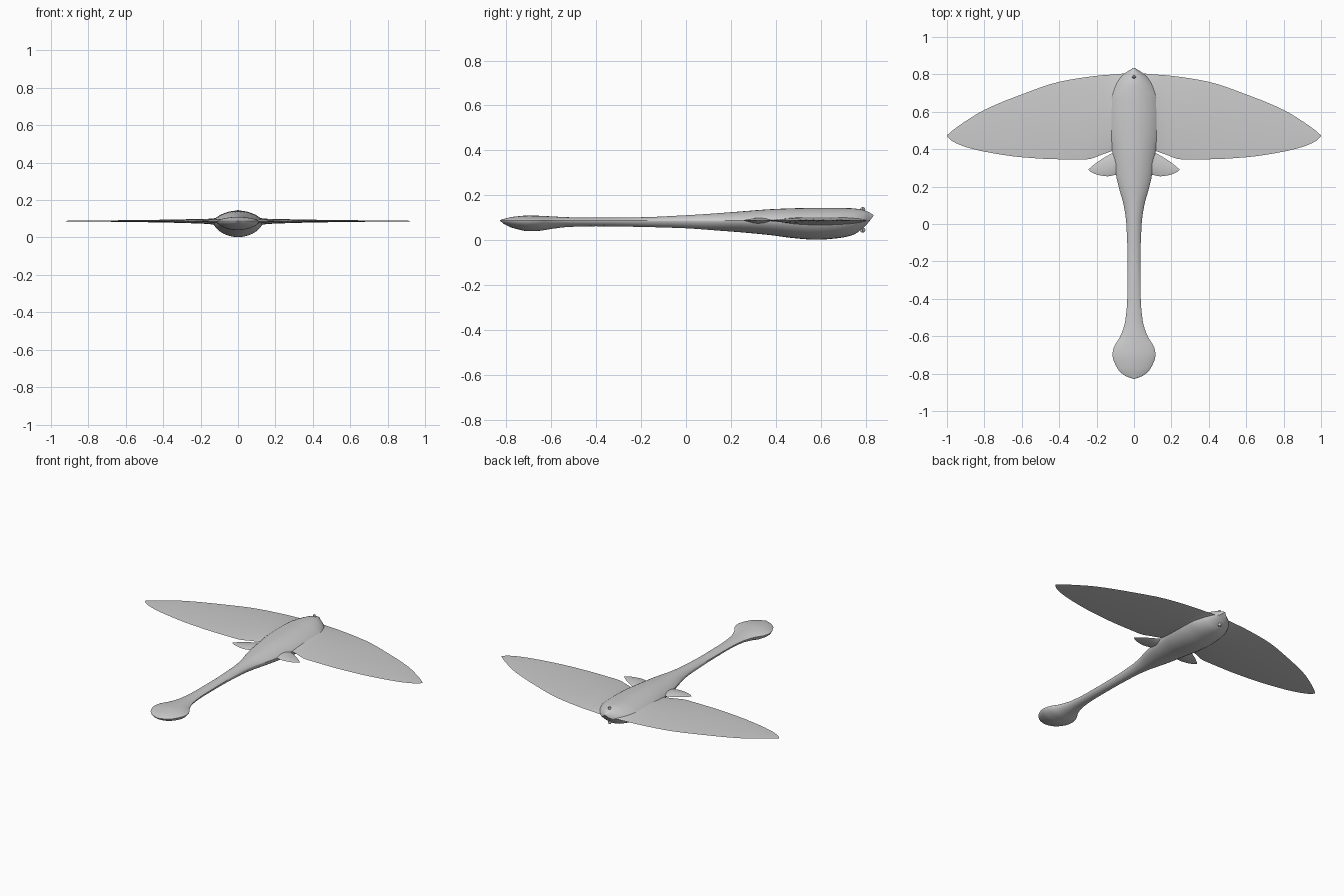
import bpy, bmesh, math
from mathutils import Vector

cube = bpy.data.objects.get("Cube")
if cube:
    bpy.data.objects.remove(cube, do_unlink=True)

skin = bpy.data.materials.new("pale grey skin")
skin.use_nodes = True
skin.diffuse_color = (0.6, 0.6, 0.6, 1)
skin.node_tree.nodes["Principled BSDF"].inputs["Base Color"].default_value = (0.6, 0.6, 0.6, 1)

MID = 0.088   # height of the sharp side edge
SIDES = 32


def refine(rows, steps):
    """Smoothly subdivide station rows with a gentle cubic, limited against overshoot."""
    out = []
    n = len(rows)

    def slope(i, k):
        if i == 0 or i == n - 1:
            j = min(i, n - 2)
            return (rows[j + 1][k] - rows[j][k]) / (rows[j + 1][0] - rows[j][0])
        a = (rows[i][k] - rows[i - 1][k]) / (rows[i][0] - rows[i - 1][0])
        b = (rows[i + 1][k] - rows[i][k]) / (rows[i + 1][0] - rows[i][0])
        return 0 if a * b <= 0 else 2 * a * b / (a + b)

    for i in range(n - 1):
        p, q = rows[i], rows[i + 1]
        d = q[0] - p[0]
        for s in range(steps):
            t = s / steps
            row = [p[0] + d * t]
            for k in range(1, len(p)):
                h = (1 + 2 * t) * (1 - t) ** 2 * p[k] + t * t * (3 - 2 * t) * q[k]
                h += d * (t * (1 - t) ** 2 * slope(i, k) - t * t * (1 - t) * slope(i + 1, k))
                row.append(h)
            out.append(row)
    out.append(list(rows[-1]))
    return out


def loft(name, rows, place, top_power, low_power):
    """Skin lens-shaped rings; a row is (station, edge, edge, top, bottom)."""
    bm = bmesh.new()
    rings = []
    for s, e0, e1, top, low in rows:
        mid = min(top, max(low, MID))
        ring = []
        for i in range(SIDES):
            a = 2 * math.pi * i / SIDES
            across = (e0 + e1) / 2 + (e1 - e0) / 2 * math.cos(a)
            v = math.sin(a)
            if v >= 0:
                z = mid + (top - mid) * v ** top_power
            else:
                z = mid - (mid - low) * (-v) ** low_power
            ring.append(bm.verts.new(place(s, across, z)))
        rings.append(ring)
    for r, q in zip(rings, rings[1:]):
        for i in range(SIDES):
            j = (i + 1) % SIDES
            bm.faces.new((r[i], r[j], q[j], q[i]))
    bm.faces.new(rings[0])
    bm.faces.new(rings[-1])
    return finish(name, bm)


def finish(name, bm):
    bmesh.ops.recalc_face_normals(bm, faces=bm.faces)
    mesh = bpy.data.meshes.new(name)
    bm.to_mesh(mesh)
    bm.free()
    ob = bpy.data.objects.new(name, mesh)
    bpy.context.collection.objects.link(ob)
    mesh.materials.append(skin)
    bpy.ops.object.select_all(action='DESELECT')
    ob.select_set(True)
    bpy.context.view_layer.objects.active = ob
    bpy.ops.object.shade_smooth_by_angle(angle=math.radians(40))
    return ob


# Body and tail: station along y, half width, top, bottom
body = [
    (-.828, .004, .090, .086), (-.81, .05, .095, .072), (-.77, .09, .104, .054),
    (-.70, .115, .110, .040), (-.66, .108, .109, .041), (-.60, .073, .106, .050),
    (-.52, .047, .102, .059), (-.40, .036, .100, .062), (-.20, .034, .102, .059),
    (0, .041, .111, .053), (.10, .055, .117, .046), (.18, .077, .123, .040),
    (.245, .093, .128, .035), (.38, .115, .138, .022), (.48, .13, .142, .009),
    (.58, .135, .144, .002), (.67, .13, .144, .008), (.74, .105, .142, .022),
    (.79, .068, .134, .055), (.815, .035, .124, .082), (.835, .003, .112, .108),
]
rows = [(y, -w, w, t, b) for y, w, t, b in refine(body, 4)]
loft("body_and_tail", rows, lambda s, a, z: (a, s, z), 1.6, 1.2)

# Wings: station along x, trailing edge, leading edge, top, bottom
wing = [
    (0, .39, .81, .126, .045), (.05, .39, .805, .118, .052), (.10, .392, .80, .107, .062),
    (.16, .375, .796, .100, .072), (.25, .346, .786, .098, .076), (.40, .346, .760, .095, .080),
    (.60, .357, .693, .0925, .083), (.80, .387, .610, .0905, .0855),
    (.90, .412, .550, .0895, .0865), (.97, .442, .500, .0887, .0873), (1.0, .468, .474, .0882, .0878),
]
# Small rear fins, same layout
fin = [
    (0, .26, .42, .100, .070), (.09, .264, .392, .099, .074), (.14, .255, .366, .096, .079),
    (.19, .262, .335, .092, .084), (.225, .275, .308, .0895, .0865), (.242, .288, .293, .0885, .0875),
]
for side, sign in (("left", 1), ("right", -1)):
    for part, table in (("wing", wing), ("rear_fin", fin)):
        loft(f"{side}_{part}", refine(table, 4),
             lambda s, a, z: (sign * s, a, z), 1.8, 1.8)

# Tiny diamond nubs above and below the snout
for name, z in (("top_nub", .136), ("lower_nub", .045)):
    bm = bmesh.new()
    bmesh.ops.create_uvsphere(bm, u_segments=4, v_segments=4, radius=.012)
    bmesh.ops.translate(bm, verts=bm.verts, vec=Vector((0, .787, z)))
    finish(name, bm)
